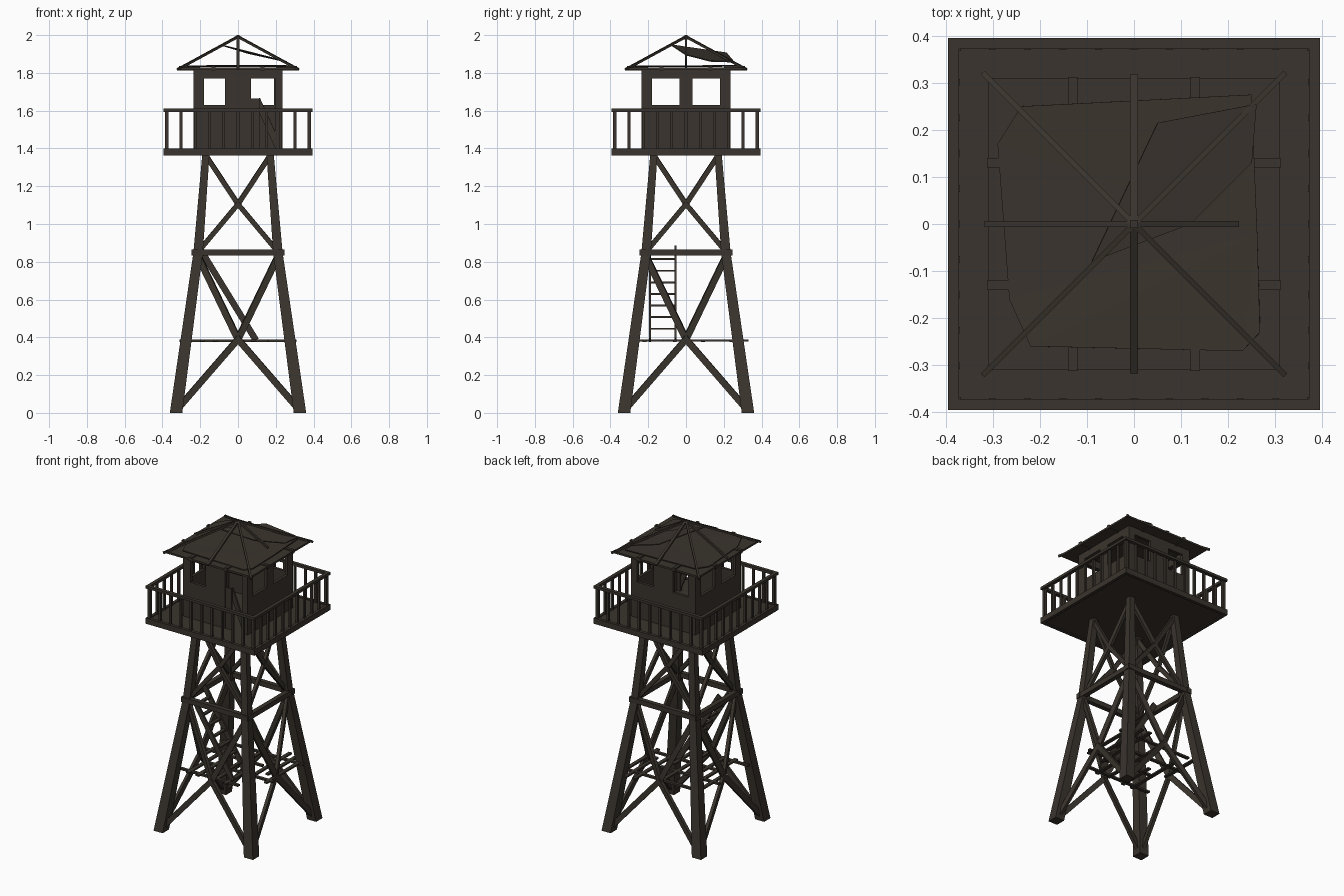
import bpy, bmesh, math
from mathutils import Vector, Matrix

if "Cube" in bpy.data.objects:
    bpy.data.objects.remove(bpy.data.objects["Cube"])

def material(name, col):
    m = bpy.data.materials.new(name)
    m.diffuse_color = (*col, 1)
    m.use_nodes = True
    m.node_tree.nodes["Principled BSDF"].inputs["Base Color"].default_value = m.diffuse_color
    return m

WOOD = material("weathered_dark_wood", (0.042, 0.034, 0.026))

def finish(name, bm):
    bmesh.ops.recalc_face_normals(bm, faces=bm.faces)
    me = bpy.data.meshes.new(name)
    bm.to_mesh(me)
    bm.free()
    me.materials.append(WOOD)
    ob = bpy.data.objects.new(name, me)
    bpy.context.collection.objects.link(ob)
    return ob

def box(bm, x0, x1, y0, y1, z0, z1, rot=None):
    m = (Matrix.Translation(((x0+x1)/2, (y0+y1)/2, (z0+z1)/2))
         @ Matrix.Diagonal((x1-x0, y1-y0, z1-z0, 1)))
    bmesh.ops.create_cube(bm, size=1, matrix=(rot @ m) if rot else m)

def beam(bm, a, b, w, d):
    """Square-cut timber from a to b, w sideways and d in the upright plane."""
    a, b = Vector(a), Vector(b)
    z = (b - a).normalized()
    up = Vector((0, 0, 1)) if abs(z.z) < 0.99 else Vector((0, 1, 0))
    x = z.cross(up).normalized()
    y = z.cross(x)
    m = Matrix((x*w, y*d, z*(b-a).length)).transposed().to_4x4()
    m.translation = (a + b) / 2
    bmesh.ops.create_cube(bm, size=1, matrix=m)

SIDES = [Matrix.Rotation(i * math.pi / 2, 4, 'Z') for i in range(4)]

# Legs: two straight sections, the lower one splayed more
LEG = [(0, 0.328, 0.033), (0.85, 0.211, 0.025), (1.37, 0.17, 0.019)]
for i, (sx, sy) in enumerate([(-1, -1), (1, -1), (1, 1), (-1, 1)]):
    bm = bmesh.new()
    rings = [[bm.verts.new((sx*c + dx*h, sy*c + dy*h, z))
              for dx, dy in ((-1, -1), (1, -1), (1, 1), (-1, 1))] for z, c, h in LEG]
    for lo, hi in zip(rings, rings[1:]):
        for k in range(4):
            bm.faces.new((lo[k], lo[(k+1) % 4], hi[(k+1) % 4], hi[k]))
    bm.faces.new(rings[0][::-1])
    bm.faces.new(rings[-1])
    finish(f"leg_{i+1}", bm)

# Cross braces, bent where they meet in the middle of each side
bm = bmesh.new()
for R in SIDES:
    for x0, z0, ym, zm, x1, z1, w in ((0.325, 0.015, 0.274, 0.39, 0.212, 0.83, 0.034),
                                      (0.205, 0.86, 0.19, 1.105, 0.168, 1.36, 0.026)):
        mid = R @ Vector((0, -ym, zm))
        for s in (-1, 1):
            beam(bm, R @ Vector((s*x0, -x0, z0)), mid, 0.02, w)
            beam(bm, mid, R @ Vector((s*x1, -x1, z1)), 0.02, w)
finish("cross_braces", bm)

# Middle ring of beams
bm = bmesh.new()
for R in SIDES:
    beam(bm, R @ Vector((-0.245, -0.226, 0.848)), R @ Vector((0.245, -0.226, 0.848)), 0.03, 0.032)
finish("middle_ring_beams", bm)

# Broken lower landing: loose joists with remaining slats
bm = bmesh.new()
for y, x0, x1 in ((-0.22, -0.3, 0.16), (-0.06, -0.2, 0.3), (0.09, -0.31, 0.12), (0.24, -0.22, 0.31)):
    box(bm, x0, x1, y-0.01, y+0.01, 0.376, 0.388)
for x, y0, y1 in ((-0.26, -0.02, 0.3), (-0.19, -0.25, 0.14), (-0.12, -0.25, 0.0), (0.0, -0.24, 0.28),
                  (0.08, -0.25, 0.02), (0.15, -0.12, 0.33), (0.21, 0.0, 0.33), (0.27, -0.1, 0.28)):
    box(bm, x-0.012, x+0.012, y0, y1, 0.378, 0.388)
finish("broken_landing", bm)

# Sloping ladder from the landing to the middle ring
bm = bmesh.new()
foot, head = Vector((0.095, 0, 0.385)), Vector((-0.19, 0, 0.85))
for y, t in ((-0.19, 0.97), (-0.055, 1.06)):
    o = Vector((0, y, 0))
    beam(bm, foot + o, foot.lerp(head, t) + o, 0.012, 0.034)
for i in range(7):
    p = foot.lerp(head, 0.13 + i * 0.132)
    beam(bm, p + Vector((0, -0.19, 0)), p + Vector((0, -0.055, 0)), 0.022, 0.01)
finish("ladder", bm)

# Platform deck
bm = bmesh.new()
box(bm, -0.38, 0.38, -0.38, 0.38, 1.37, 1.395)
for R in SIDES:
    box(bm, -0.395, 0.375, -0.395, -0.375, 1.363, 1.4, R)
finish("platform", bm)

# Railing
bm = bmesh.new()
for R in SIDES:
    box(bm, -0.395, 0.372, -0.395, -0.372, 1.594, 1.611, R)
    for i in range(10):
        x = -0.377 + i * 0.0754
        h = 0.009 if i == 0 else 0.007
        box(bm, x-h, x+h, -0.377-h, -0.377+h, 1.395, 1.596, R)
finish("railing", bm)

# Cabin walls with window openings, and a door opening at the front
C, T, Z0, S, L, Z1 = 0.235, 0.018, 1.395, 1.63, 1.77, 1.822
def wall(name, R, posts, sills):
    bm = bmesh.new()
    box(bm, -C, C-T, -C, -C+T, L, Z1, R)
    for x0, x1 in posts:
        box(bm, x0, x1, -C, -C+T, Z0, L, R)
    for x0, x1 in sills:
        box(bm, x0, x1, -C, -C+T, Z0, S, R)
    finish(name, bm)
side = [(-C, -0.18), (-0.035, 0.035), (0.18, C-T)]
gaps = [(-0.18, -0.035), (0.035, 0.18)]
wall("front_wall", SIDES[0], [(-C, -0.18), (-0.07, 0.07), (0.195, C-T)], [(-0.18, -0.07)])
wall("right_wall", SIDES[1], side, gaps)
wall("back_wall", SIDES[2], [(-C, -0.19), (-0.07, 0.07), (0.18, C-T)], [(-0.19, -0.07), (0.07, 0.18)])
wall("left_wall", SIDES[3], side, gaps)

# Door remains: a split panel and a fallen board
bm = bmesh.new()
box(bm, 0.07, 0.115, -0.232, -0.222, 1.395, 1.665)
beam(bm, (0.1, -0.215, 1.66), (0.215, -0.228, 1.405), 0.01, 0.035)
finish("broken_door", bm)

# Ceiling slab and joist ends under the roof frame
bm = bmesh.new()
box(bm, -0.31, 0.31, -0.31, 0.31, 1.816, 1.828)
for R in SIDES:
    for x in (-0.13, 0.13):
        box(bm, x-0.01, x+0.01, -0.312, -0.2, 1.812, 1.836, R)
finish("ceiling", bm)

def sheet(name, pts, thick):
    bm = bmesh.new()
    f = bm.faces.new([bm.verts.new(p) for p in pts])
    bmesh.ops.triangulate(bm, faces=[f])
    ob = finish(name, bm)
    m = ob.modifiers.new("thickness", 'SOLIDIFY')
    m.thickness = thick
    m.offset = 0

# Sagging cover on the ceiling and the last roof sheet
sheet("sagging_cover", [(-0.29, 0.17, 1.835), (-0.24, 0.25, 1.837), (0.25, 0.275, 1.84), (0.262, -0.02, 1.836),
                        (0.268, -0.23, 1.837), (0.23, -0.27, 1.834), (-0.22, -0.26, 1.837), (-0.265, -0.16, 1.834)], 0.006)
sheet("roof_sheet", [(-0.09, -0.08, 1.948), (0.12, 0.0, 1.895), (0.25, 0.13, 1.862),
                     (0.26, 0.255, 1.858), (0.05, 0.215, 1.905)], 0.006)

# Rafters meeting at the peak
bm = bmesh.new()
for i, R in enumerate(SIDES):
    peak = Vector((0, 0, 1.992))
    beam(bm, peak, R @ Vector((-0.32, -0.32, 1.818)), 0.012, 0.012)
    end = R @ Vector((0, -0.315, 1.822))
    beam(bm, peak, peak.lerp(end, 0.7) if i == 1 else end, 0.016 if i % 2 == 0 else 0.012, 0.013)
box(bm, -0.008, 0.008, -0.008, 0.008, 1.975, 2.0)
finish("rafters", bm)
